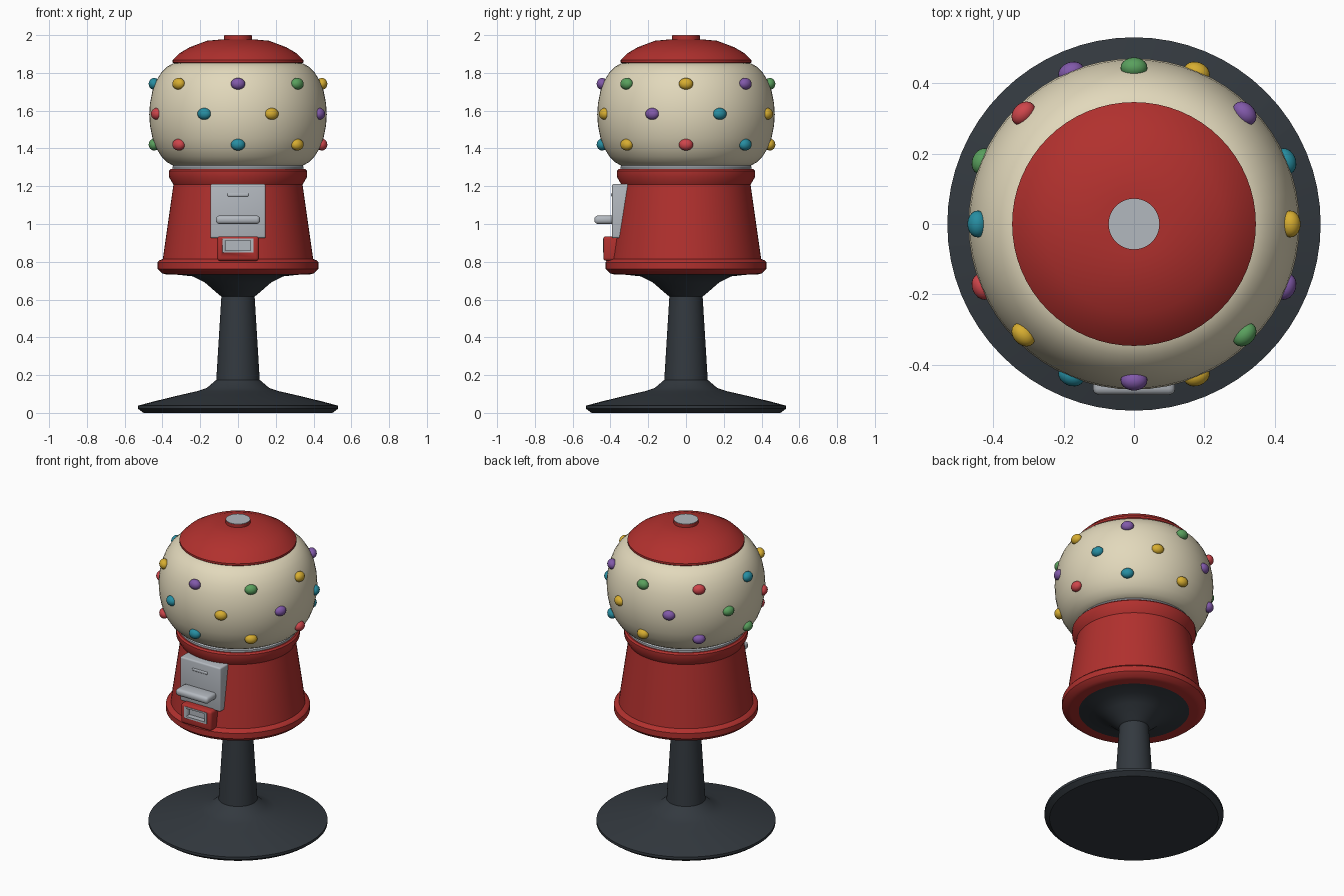
import bpy, bmesh
from math import radians, cos, sin, tau
from mathutils import Matrix

if "Cube" in bpy.data.objects:
    bpy.data.objects.remove(bpy.data.objects["Cube"])


def material(name, rgb):
    m = bpy.data.materials.new(name)
    m.diffuse_color = (*rgb, 1)
    m.use_nodes = True
    m.node_tree.nodes["Principled BSDF"].inputs["Base Color"].default_value = m.diffuse_color
    return m


RED = material("red_enamel", (0.44, 0.03, 0.027))
DARK = material("dark_iron", (0.033, 0.041, 0.05))
STEEL = material("steel", (0.45, 0.48, 0.52))
CREAM = material("cream_globe", (0.76, 0.69, 0.5))
CANDY = [material("candy_" + n, c) for n, c in (
    ("red", (0.62, 0.06, 0.07)), ("teal", (0.02, 0.27, 0.36)),
    ("yellow", (0.68, 0.42, 0.03)), ("purple", (0.22, 0.1, 0.4)),
    ("green", (0.1, 0.35, 0.11)))]


def finish(name, bm, mat, angle=30):
    bmesh.ops.recalc_face_normals(bm, faces=bm.faces)
    me = bpy.data.meshes.new(name)
    bm.to_mesh(me)
    bm.free()
    me.shade_smooth()
    me.set_sharp_from_angle(angle=radians(angle))
    ob = bpy.data.objects.new(name, me)
    bpy.context.collection.objects.link(ob)
    if mat:
        me.materials.append(mat)
    return ob


def lathe(name, profile, mat, angle=30, n=64):
    """Spin (radius, z) points around z and cap both ends."""
    bm = bmesh.new()
    rings = [[bm.verts.new((r * cos(tau * i / n), r * sin(tau * i / n), z))
              for i in range(n)] for r, z in profile]
    for a, b in zip(rings, rings[1:]):
        for i in range(n):
            j = (i + 1) % n
            bm.faces.new((a[i], a[j], b[j], b[i]))
    bm.faces.new(rings[0][::-1])
    bm.faces.new(rings[-1])
    return finish(name, bm, mat, angle)


def box(name, x, y, z, mat, bevel=0.0):
    """Box of half width x, y range and z range, with rounded edges."""
    bm = bmesh.new()
    size = (2 * x, y[1] - y[0], z[1] - z[0])
    mid = (0, sum(y) / 2, sum(z) / 2)
    bmesh.ops.create_cube(bm, size=1, matrix=Matrix.Translation(mid) @ Matrix.Diagonal((*size, 1)))
    if bevel:
        bmesh.ops.bevel(bm, geom=bm.edges[:], offset=bevel, segments=3,
                        profile=0.5, affect='EDGES')
    return finish(name, bm, mat, 40)


def cut(ob, cutter):
    cutter.hide_render = True
    cutter.hide_set(True)
    mod = ob.modifiers.new("recess", 'BOOLEAN')
    mod.operation = 'DIFFERENCE'
    mod.solver = 'EXACT'
    mod.object = cutter


# Pedestal: foot, stem and flared top
lathe("pedestal", [(0.5, 0), (0.53, 0.022), (0.53, 0.038), (0.44, 0.062),
                   (0.3, 0.096), (0.22, 0.114), (0.165, 0.132), (0.115, 0.175),
                   (0.088, 0.617), (0.1, 0.625), (0.175, 0.69), (0.24, 0.723),
                   (0.385, 0.738)], DARK)

# Red body with foot rim and collar
lathe("body", [(0.375, 0.732), (0.4, 0.738), (0.426, 0.762), (0.426, 0.797),
               (0.418, 0.807), (0.398, 0.815), (0.342, 1.208), (0.366, 1.25),
               (0.366, 1.28), (0.356, 1.29), (0.33, 1.29)], RED)
lathe("neck_ring", [(0.34, 1.28), (0.348, 1.288), (0.348, 1.302), (0.34, 1.312)], STEEL)

# Globe
half = [(0.47, 0), (0.466, 0.06), (0.453, 0.125), (0.432, 0.18), (0.405, 0.223),
        (0.375, 0.253), (0.345, 0.27), (0.32, 0.275)]
lathe("globe", [(r, 1.58 - h) for r, h in half[:0:-1]] +
      [(r, 1.58 + h) for r, h in half], CREAM, 50)

# Lid and knob
lathe("lid", [(0.335, 1.848), (0.346, 1.856), (0.346, 1.868), (0.31, 1.904),
              (0.255, 1.936), (0.165, 1.97), (0.09, 1.977)], RED)
lathe("lid_knob", [(0.073, 1.97), (0.073, 1.997)], RED)
lathe("knob_cap", [(0.072, 1.995), (0.072, 2.0)], STEEL)

# Candies: three staggered rows of eight around the globe
for row, (rad, z, shift) in enumerate(((0.444, 1.42, 0), (0.466, 1.583, 0.5), (0.444, 1.742, 0))):
    for i in range(8):
        turn = Matrix.Rotation(tau * (i + shift) / 8, 4, 'Z')
        bm = bmesh.new()
        bmesh.ops.create_uvsphere(
            bm, u_segments=20, v_segments=12, radius=1,
            matrix=turn @ Matrix.Translation((rad, 0, z)) @ Matrix.Diagonal((0.029, 0.038, 0.031, 1)))
        finish(f"candy_{row}_{i}", bm, CANDY[(i + row) % 5], 60)

# Coin plate, slot and turning handle
box("coin_plate", 0.146, (-0.392, -0.26), (0.925, 1.212), STEEL, 0.01)
box("coin_slot", 0.056, (-0.397, -0.38), (1.145, 1.163), STEEL, 0.006)
box("handle", 0.117, (-0.485, -0.38), (1.0, 1.045), STEEL, 0.018)

# Dispensing chute with a steel-lined opening
chute = box("chute", 0.111, (-0.438, -0.33), (0.805, 0.935), RED, 0.016)
cut(chute, box("chute_cutter", 0.081, (-0.5, -0.395), (0.848, 0.922), None))
tray = box("chute_tray", 0.081, (-0.44, -0.39), (0.848, 0.922), STEEL)
cut(tray, box("tray_cutter", 0.067, (-0.5, -0.405), (0.86, 0.912), None))
